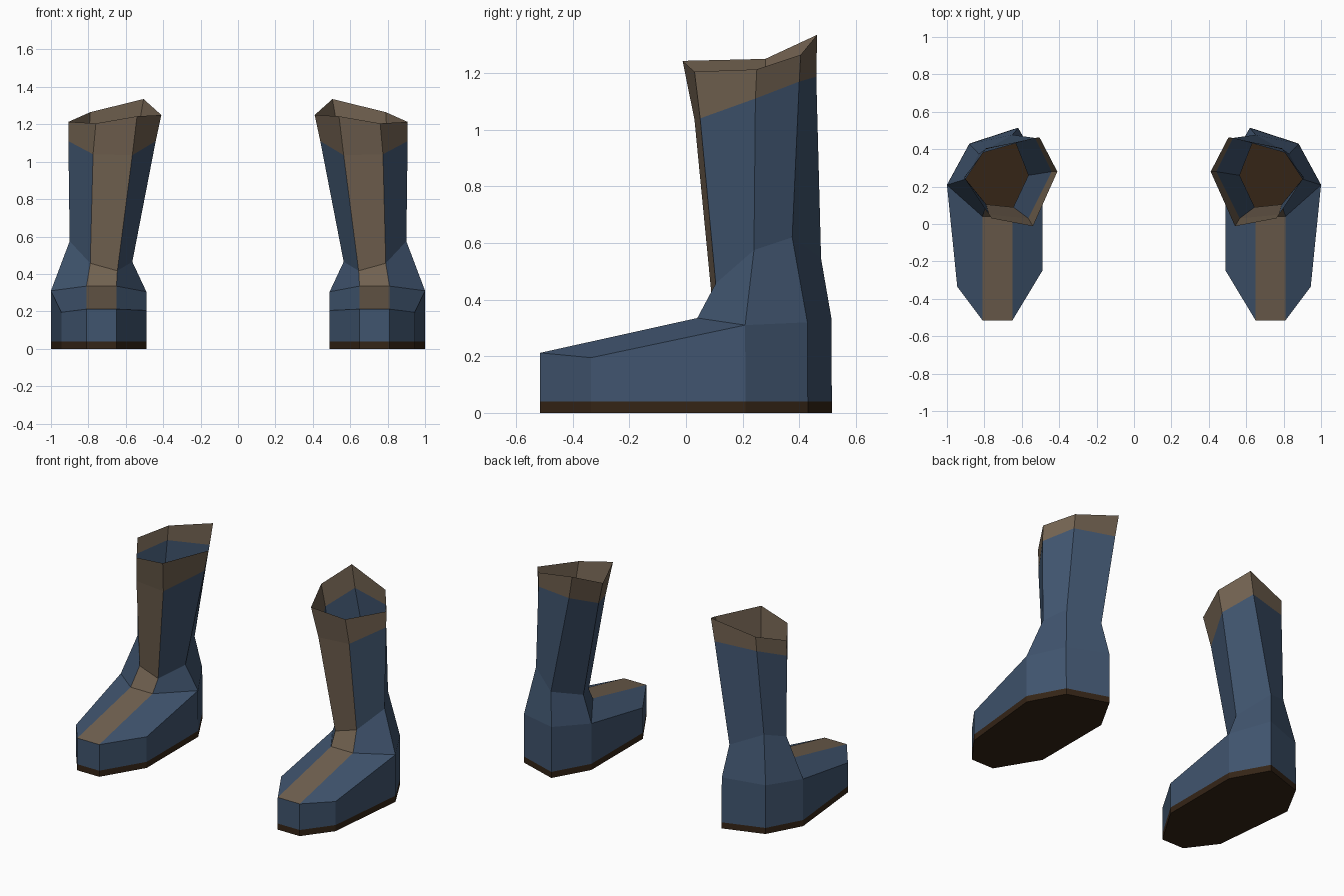
import bpy, bmesh

if "Cube" in bpy.data.objects:
    bpy.data.objects.remove(bpy.data.objects["Cube"])


def material(name, rgb):
    m = bpy.data.materials.new(name)
    m.diffuse_color = (*rgb, 1)
    m.use_nodes = True
    m.node_tree.nodes["Principled BSDF"].inputs["Base Color"].default_value = m.diffuse_color
    return m


BLUE = material("blue_leather", (0.051, 0.089, 0.156))
TAN = material("tan_leather", (0.165, 0.12, 0.08))
DARK = material("dark_sole", (0.035, 0.018, 0.008))


def shell(name, mat, faces):
    """One open panel set, mirrored to give the pair of boots."""
    bm = bmesh.new()
    cache = {}
    for face in faces:
        bm.faces.new([cache.setdefault(p, None) or cache.update({p: bm.verts.new(p)}) or cache[p]
                      for p in face])
    me = bpy.data.meshes.new(name)
    bm.to_mesh(me)
    bm.free()
    me.materials.append(mat)
    ob = bpy.data.objects.new(name, me)
    bpy.context.collection.objects.link(ob)
    ob.modifiers.new("pair", 'MIRROR').use_mirror_merge = False


def band(lo, hi, picks=None):
    """Quads between two closed rings running counter-clockwise."""
    n = len(lo)
    return [(lo[i], lo[(i + 1) % n], hi[(i + 1) % n], hi[i])
            for i in (picks if picks is not None else range(n))]


# Footprint, counter-clockwise from the inner toe corner
outline = [(.65, -.515), (.81, -.515), (.945, -.335), (1.0, .21),
           (.88, .43), (.62, .515), (.49, .285), (.49, -.25)]
ground = [(x, y, 0) for x, y in outline]
welt = [(x, y, .04) for x, y in outline]
heights = [.212, .212, .195, .31, .32, .335, .305, .205]
foot = [(x, y - .02 * max(0, z - .25), z) for (x, y), z in zip(outline, heights)]

# Six-sided shaft rings: two front strip corners, outer, two back, inner
instep = [(.65, .04, .335), (.81, .04, .335)] + foot[3:7]
ankle = [(.645, .09, .417), (.79, .105, .457), (.90, .24, .575),
         (.83, .375, .62), (.65, .477, .545), (.565, .26, .465)]
cuff_low = [(.565, .03, 1.035), (.775, .05, 1.04), (.907, .245, 1.11),
            (.795, .40, 1.17), (.53, .46, 1.187), (.44, .28, 1.11)]
rim = [(.54, -.012, 1.243), (.76, .03, 1.205), (.907, .25, 1.213),
       (.79, .405, 1.265), (.505, .463, 1.335), (.41, .28, 1.25)]

# Sole: bottom and thin edge
shell("sole", DARK, [tuple(reversed(ground))] + band(ground, welt))

# Foot sides and the two sloping panels beside the instep
shell("foot_upper", BLUE, band(welt, foot) + [
    (foot[1], foot[2], foot[3], instep[1]),
    (foot[0], instep[0], foot[6], foot[7])])

# Leg panels around sides and back
sides = range(1, 6)
shell("shaft", BLUE, band(instep, ankle, sides) + band(ankle, cuff_low, sides))

# Tan strip from toe up the shin
shell("front_strip", TAN, [(foot[0], foot[1], instep[1], instep[0])]
      + band(instep, ankle, [0]) + band(ankle, cuff_low, [0]))

# Flared tan cuff at the top, open inside
shell("cuff", TAN, band(cuff_low, rim))
